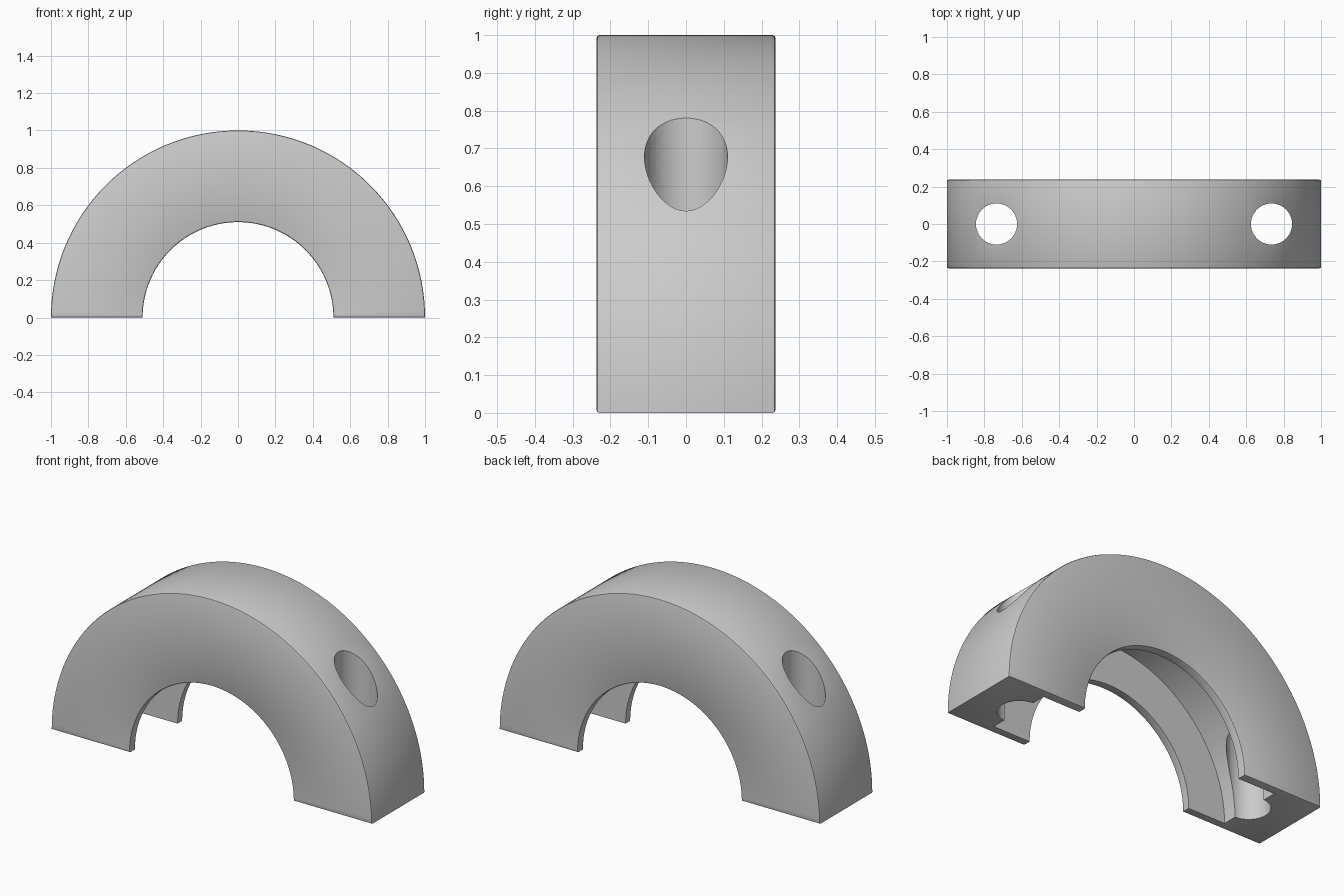
import bpy, bmesh, math
from mathutils import Vector, Matrix

cube = bpy.data.objects.get("Cube")
if cube:
    bpy.data.objects.remove(cube)

OUTER, INNER, FLOOR = 1.0, 0.51, 0.74   # radii of rim, bore and groove floor
HALF, LIP = 0.237, 0.19                 # half width, half groove width
HOLE_X, HOLE_R = 0.735, 0.11
SEGMENTS = 96

grey = bpy.data.materials.new("plain grey")
grey.use_nodes = True
colour = (0.6, 0.6, 0.6, 1)
grey.diffuse_color = colour
grey.node_tree.nodes["Principled BSDF"].inputs["Base Color"].default_value = colour


def make_object(name, bm):
    bmesh.ops.recalc_face_normals(bm, faces=bm.faces)
    mesh = bpy.data.meshes.new(name)
    bm.to_mesh(mesh)
    bm.free()
    mesh.materials.append(grey)
    obj = bpy.data.objects.new(name, mesh)
    bpy.context.collection.objects.link(obj)
    return obj


# Half ring: a channel-shaped section swept through half a turn
section = [(OUTER, -HALF), (OUTER, HALF), (INNER, HALF), (INNER, LIP),
           (FLOOR, LIP), (FLOOR, -LIP), (INNER, -LIP), (INNER, -HALF)]
bm = bmesh.new()
rings = []
for i in range(SEGMENTS + 1):
    a = math.pi * i / SEGMENTS
    rings.append([bm.verts.new((r * math.cos(a), y, r * math.sin(a))) for r, y in section])
count = len(section)
for a, b in zip(rings, rings[1:]):
    for j in range(count):
        k = (j + 1) % count
        bm.faces.new((a[j], a[k], b[k], b[j]))
bm.faces.new(rings[0])
bm.faces.new(rings[-1])
bmesh.ops.recalc_face_normals(bm, faces=bm.faces)

# Small chamfer around both flat side faces
rim = [e for e in bm.edges
       if all(abs(v.co.y) > HALF - 0.001 for v in e.verts)
       and e.verts[0].co.y * e.verts[1].co.y > 0
       and e.calc_face_angle(0) > 1]
bmesh.ops.bevel(bm, geom=rim, offset=0.008, segments=2, profile=0.5, affect='EDGES')
ring = make_object("half_ring", bm)

# Vertical bolt holes, one through each leg
bm = bmesh.new()
for side in (-1, 1):
    bmesh.ops.create_cone(bm, cap_ends=True, segments=48, radius1=HOLE_R, radius2=HOLE_R,
                          depth=3, matrix=Matrix.Translation(Vector((side * HOLE_X, 0, 0.5))))
cutter = make_object("hole_cutter", bm)
cutter.hide_render = True

cut = ring.modifiers.new("bolt_holes", 'BOOLEAN')
cut.operation = 'DIFFERENCE'
cut.solver = 'EXACT'
cut.object = cutter
bpy.context.view_layer.objects.active = ring
ring.select_set(True)
bpy.ops.object.modifier_apply(modifier=cut.name)
bpy.data.objects.remove(cutter)
bpy.ops.object.shade_smooth_by_angle(angle=math.radians(30))
